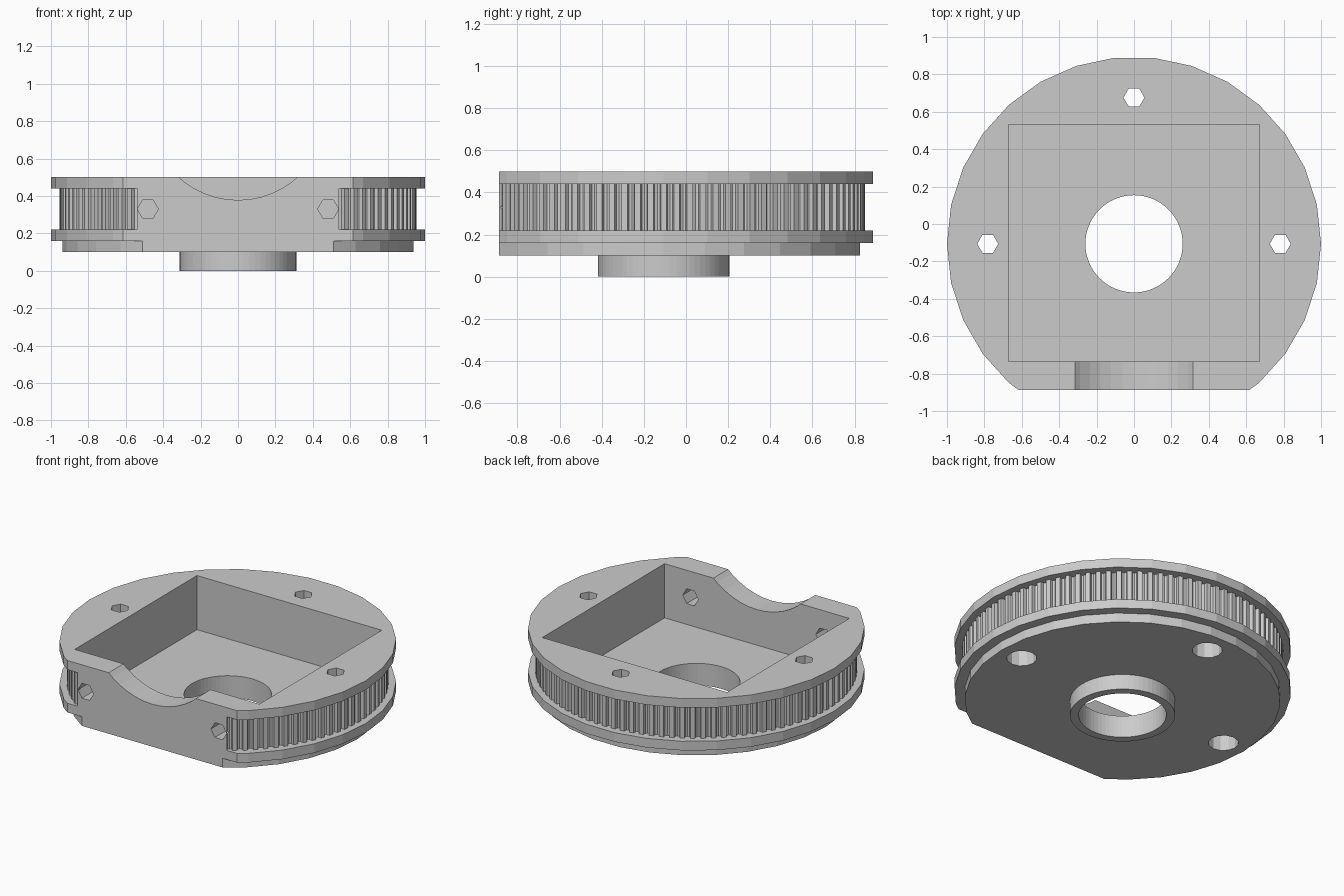
import bpy, bmesh
from math import sin, cos, tau

old = bpy.data.objects.get("Cube")
if old:
    bpy.data.objects.remove(old, do_unlink=True)

CY = -0.106      # y of the pulley axis
FLAT = -0.888    # y of the flat front face
TOP = 0.5

grey = bpy.data.materials.new("plain_grey")
grey.use_nodes = True
COLOUR = (0.6, 0.6, 0.6, 1)
grey.diffuse_color = COLOUR
grey.node_tree.nodes["Principled BSDF"].inputs["Base Color"].default_value = COLOUR


def prism(name, outline, low, high, axis="z"):
    """Extrude a 2D outline along z, or along y (outline then in x, z)."""
    def place(a, b, t):
        return (a, b, t) if axis == "z" else (a, t, b)
    bm = bmesh.new()
    base = bm.faces.new([bm.verts.new(place(a, b, low)) for a, b in outline])
    new = bmesh.ops.extrude_face_region(bm, geom=[base])["geom"]
    shift = place(0, 0, high - low)
    bmesh.ops.translate(bm, vec=shift, verts=[v for v in new if isinstance(v, bmesh.types.BMVert)])
    bmesh.ops.recalc_face_normals(bm, faces=bm.faces)
    mesh = bpy.data.meshes.new(name)
    bm.to_mesh(mesh)
    bm.free()
    mesh.materials.append(grey)
    obj = bpy.data.objects.new(name, mesh)
    bpy.context.collection.objects.link(obj)
    return obj


def ring(x, y, radius, sides):
    return [(x + radius * cos(tau * i / sides), y + radius * sin(tau * i / sides))
            for i in range(sides)]


def rect(x0, x1, y0, y1):
    return [(x0, y0), (x1, y0), (x1, y1), (x0, y1)]


def toothed(radius, depth, teeth):
    """Belt outline: flat lands with tapered grooves between them."""
    shape = [(-0.22, 0), (0.22, 0), (0.3, 0.8), (0.5, 1), (0.7, 0.8)]
    points = []
    for i in range(teeth):
        for part, drop in shape:
            a, r = tau * (i + part) / teeth, radius - depth * drop
            points.append((r * cos(a), CY + r * sin(a)))
    return points


def combine(target, tool, operation):
    mod = target.modifiers.new(tool.name, "BOOLEAN")
    mod.operation, mod.object, mod.solver = operation, tool, "EXACT"
    bpy.context.view_layer.objects.active = target
    bpy.ops.object.modifier_apply(modifier=mod.name)
    bpy.data.objects.remove(tool, do_unlink=True)


# Stacked discs: belt track, two flanges, base plate and hub
pulley = prism("motor_pulley_housing", toothed(0.955, 0.026, 96), 0.19, 0.47)
for part in (
    prism("top_flange", ring(0, CY, 1, 30), 0.44, TOP),
    prism("bottom_flange", ring(0, CY, 1, 30), 0.16, 0.22),
    prism("base_plate", ring(0, CY, 0.938, 30), 0.1, 0.2),
    prism("hub", ring(0, CY, 0.312, 64), 0, 0.13),
):
    combine(pulley, part, "UNION")

# Flat front, square pocket, bore and arched notch
cuts = [
    prism("front_cut", rect(-2, 2, -2, FLAT), -1, 1),
    prism("pocket_cut", rect(-0.67, 0.67, -0.735, 0.532), 0.145, 1),
    prism("bore_cut", ring(0, CY, 0.26, 64), -1, 0.3),
    prism("notch_cut", ring(0, 0.851, 0.473, 48), -1.2, -0.6, "y"),
]
# Bolt holes, with wider recesses underneath
for x, y in ((-0.782, CY), (0.782, CY), (0, CY + 0.782)):
    cuts.append(prism("bolt_cut", ring(x, y, 0.056, 6), -1, 1))
    cuts.append(prism("recess_cut", ring(x, y, 0.09, 12), -1, 0.28))
# Screw holes through the front wall
for side in (-1, 1):
    cuts.append(prism("screw_cut", ring(side * 0.482, 0.33, 0.056, 6), -1.2, -0.6, "y"))
for cut in cuts:
    combine(pulley, cut, "DIFFERENCE")
